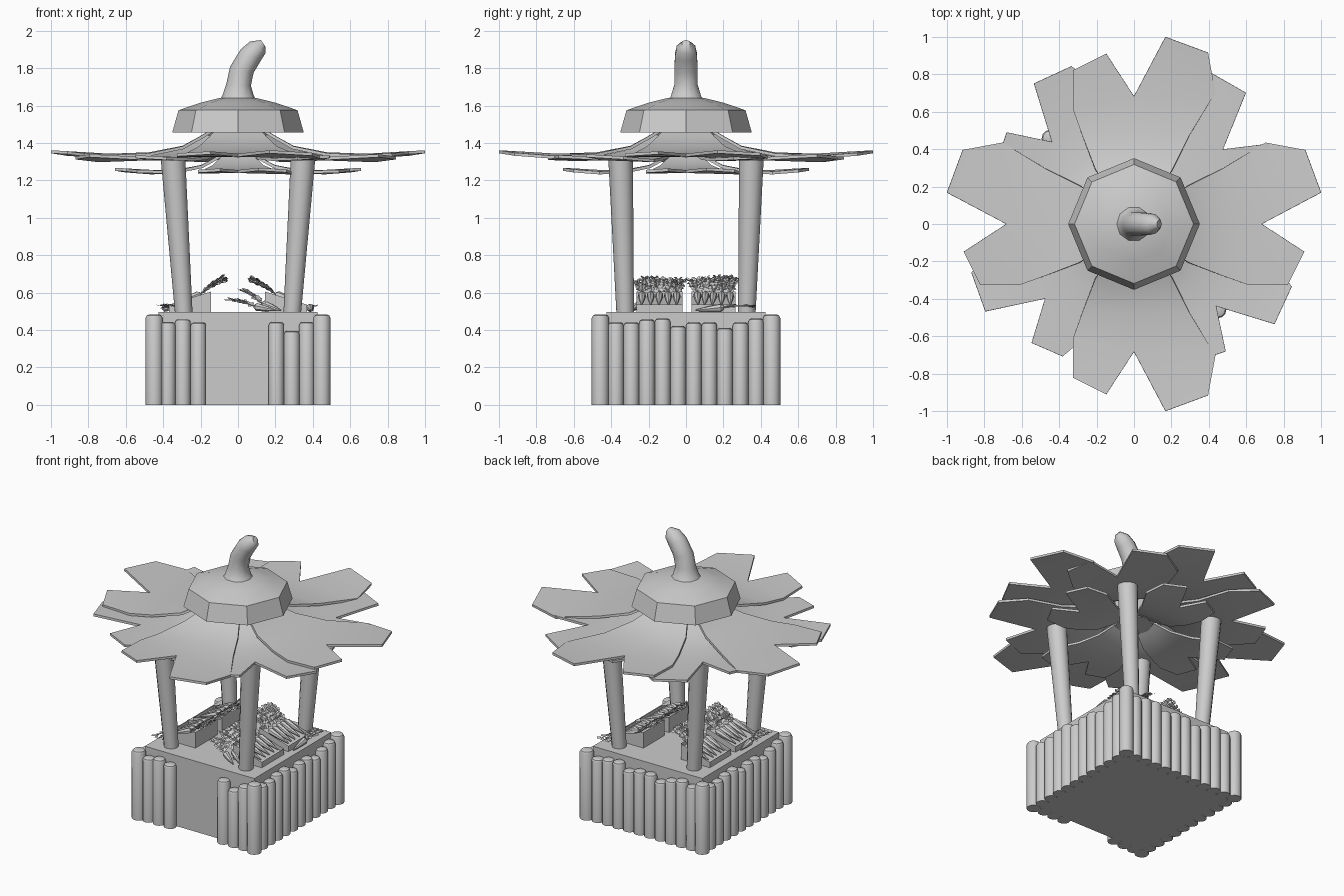
import bpy, bmesh, math, random
from mathutils import Vector, Matrix

if "Cube" in bpy.data.objects:
    bpy.data.objects.remove(bpy.data.objects["Cube"])

random.seed(4)


def finish(name, bm, angle=35):
    bmesh.ops.recalc_face_normals(bm, faces=bm.faces)
    me = bpy.data.meshes.new(name)
    bm.to_mesh(me)
    bm.free()
    ob = bpy.data.objects.new(name, me)
    bpy.context.collection.objects.link(ob)
    bpy.ops.object.select_all(action='DESELECT')
    ob.select_set(True)
    bpy.context.view_layer.objects.active = ob
    if angle:
        bpy.ops.object.shade_smooth_by_angle(angle=math.radians(angle))
    return ob


def loft(bm, rings, n):
    """rings: (centre, radius, axis) -> capped tube"""
    loops = []
    for c, r, axis in rings:
        q = Vector((0, 0, 1)).rotation_difference(Vector(axis))
        loops.append([bm.verts.new(Vector(c) + q @ Vector((r * math.cos(i * math.tau / n),
                      r * math.sin(i * math.tau / n), 0))) for i in range(n)])
    for a, b in zip(loops, loops[1:]):
        for i in range(n):
            bm.faces.new((a[i], a[(i + 1) % n], b[(i + 1) % n], b[i]))
    bm.faces.new(loops[0][::-1])
    bm.faces.new(loops[-1])


UP = (0, 0, 1)

# counter block
bm = bmesh.new()
bmesh.ops.create_cube(bm, size=1, matrix=Matrix.Translation((0, 0, .2475)) @ Matrix.Diagonal((.85, .85, .495, 1)))
finish("counter_block", bm, 0)

# log cladding on all four sides, with a gap in the front
heights = [.44, .44, .455, .46, .42, .44, .44, .41, .44, .46]
slots = [-.375 + .0833 * i for i in range(10)]
logs = [(sx * .448, sy * .458, .482) for sx in (-1, 1) for sy in (-1, 1)]
for i, t in enumerate(slots):
    h = heights[i]
    logs += [(.443, t, h), (-.443, -t, h), (t * .98, .45, heights[-i])]
logs += [(-.375, -.45, .442), (-.295, -.45, .457), (-.212, -.45, .44),
         (.205, -.45, .442), (.288, -.45, .395), (.368, -.45, .442)]
bm = bmesh.new()
for x, y, h in logs:
    r = .046 if h > .48 else .042
    loft(bm, [((x, y, 0), r, UP), ((x, y, h - .018), r, UP),
              ((x, y, h - .005), r * .86, UP), ((x, y, h), r * .65, UP)], 12)
finish("log_cladding", bm)

# leaning posts, thicker at the top
for sx in (-1, 1):
    for sy in (-1, 1):
        bm = bmesh.new()
        loft(bm, [((sx * .29, sy * .325, .49), .047, UP), ((sx * .348, sy * .35, 1.325), .066, UP)], 12)
        finish("post", bm)


# roof leaves: two-lobed petals in three layers
def leaf_z(u, v):
    pts = [(.1, 1.50), (.2, 1.44), (.3, 1.385), (.48, 1.35), (.7, 1.342), (1, 1.362)]
    for (a, za), (b, zb) in zip(pts, pts[1:]):
        if u <= b:
            break
    return za + (zb - za) * (u - a) / (b - a) - .06 * v * v


def leaf(name, deg, side, scale, drop):
    rows = [((.1, .1), (.1, 0), (.1, -.1)), ((.2, .15), (.2, 0), (.2, -.15)),
            ((.3, .21), (.3, 0), (.3, -.21)), ((.48, .3), (.48, 0), (.48, -.28)),
            ((.71, .44), (.69, 0), (.62, -.33))]
    a = math.radians(deg)
    bm = bmesh.new()

    def vert(p):
        u, v = p[0] * scale, p[1] * scale * side
        z = 1.35 + (leaf_z(*p) - 1.35) * scale - drop
        return bm.verts.new((u * math.cos(a) - v * math.sin(a), u * math.sin(a) + v * math.cos(a), z))

    g = [[vert(p) for p in r] for r in rows]
    for r, s in zip(g, g[1:]):
        for k in (0, 1):
            bm.faces.new((r[k], r[k + 1], s[k + 1], s[k]))
    L, M, R = g[-1]
    bm.faces.new((L, M, vert((1.01, .17)), vert((.925, .4))))
    bm.faces.new((M, R, vert((.83, -.33)), vert((.92, -.15))))
    bmesh.ops.recalc_face_normals(bm, faces=bm.faces)
    if sum(f.normal.z for f in bm.faces) < 0:
        bmesh.ops.reverse_faces(bm, faces=bm.faces)
    bmesh.ops.solidify(bm, geom=bm.faces[:], thickness=.016)
    return finish(name, bm)


for deg, side in ((0, 1), (90, -1), (180, -1), (270, 1)):
    leaf("upper_leaf", deg, side, .99, 0)
    leaf("lower_leaf", deg, side, .65, .09)
for deg, side in ((40, 1), (135, -1), (220, -1), (315, 1)):
    leaf("middle_leaf", deg, side, .9, .02)

# cap with a bent stem
bm = bmesh.new()
loft(bm, [((0, 0, 1.455), .19, UP), ((0, 0, 1.455), .352, UP), ((0, 0, 1.575), .318, UP),
          ((0, 0, 1.615), .2, UP), ((0, 0, 1.64), .1, UP)], 8)
finish("cap", bm)
bm = bmesh.new()
loft(bm, [((0, 0, 1.61), .115, UP), ((0, 0, 1.65), .085, UP), ((.003, 0, 1.71), .066, (.05, 0, 1)),
          ((.02, 0, 1.79), .065, (.25, 0, 1)), ((.068, 0, 1.87), .062, (.55, 0, 1)),
          ((.105, 0, 1.91), .052, (.8, 0, 1)), ((.135, 0, 1.932), .022, (1, 0, .7))], 10)
finish("stem", bm, 45)

# hub joining the leaf layers under the cap
bm = bmesh.new()
loft(bm, [((0, 0, 1.31), .12, UP), ((0, 0, 1.46), .17, UP)], 8)
finish("roof_hub", bm)


# carrots with leafy tops
def carrot(bm, top, tip, lift=.9):
    top, tip = Vector(top), Vector(tip)
    d = (top - tip).normalized()
    loft(bm, [(tip, .004, d), (tip.lerp(top, .5), .016, d), (tip.lerp(top, .9), .022, d), (top, .012, d)], 7)
    side = d.cross(Vector(UP)).normalized()
    for k in (-1, 0, 1):
        p = top.copy()
        step = (d + Vector((0, 0, lift)) + side * k * .3).normalized() * .026
        for j in range(5):
            q = p + step
            loft(bm, [(p, .004, step), (q, .003, step)], 4)
            for s in (-1, 1):  # pairs of diamond leaflets along each stalk
                w = side * s * .022 + Vector((0, 0, random.uniform(-.012, .012)))
                vs = [bm.verts.new(v) for v in (q, q + w * .5 + step * .6, q + w + step * .2, q + w * .5 - step * .4)]
                bm.faces.new(vs)
            p = q
            step = step + d * .003 + Vector((0, 0, -.002))


# sloped crates filled with carrots, two on each side
for sx in (-1, 1):
    for y0, y1 in ((-.265, -.02), (.03, .265)):
        bm = bmesh.new()
        prof = [(.145, .49), (.37, .49), (.37, .535), (.145, .605)]
        a = [bm.verts.new((sx * x, y0, z)) for x, z in prof]
        b = [bm.verts.new((sx * x, y1, z)) for x, z in prof]
        bm.faces.new(a)
        bm.faces.new(b)
        for i in range(4):
            f = bm.faces.new((a[i], a[(i + 1) % 4], b[(i + 1) % 4], b[i]))
            if i == 2:
                top = f
        bmesh.ops.inset_individual(bm, faces=[top], thickness=.014)
        for v in top.verts:
            v.co.z -= .03
        finish("crate", bm, 0)
        bm = bmesh.new()
        for i in range(5):
            y = y0 + .03 + (y1 - y0 - .06) * i / 4
            j = random.uniform(-.01, .01)
            carrot(bm, (sx * .2, y, .592), (sx * .345, y + j, .535), random.uniform(.35, .8))
        finish("crate_carrots", bm)

# loose carrots on the counter
bm = bmesh.new()
carrot(bm, (.09, -.27, .525), (.2, -.34, .505), .3)
carrot(bm, (.13, -.24, .54), (.23, -.31, .505), .6)
carrot(bm, (.385, .2, .52), (.395, .05, .505), .1)
carrot(bm, (-.385, -.17, .52), (-.39, -.05, .505), .1)
finish("loose_carrots", bm)
